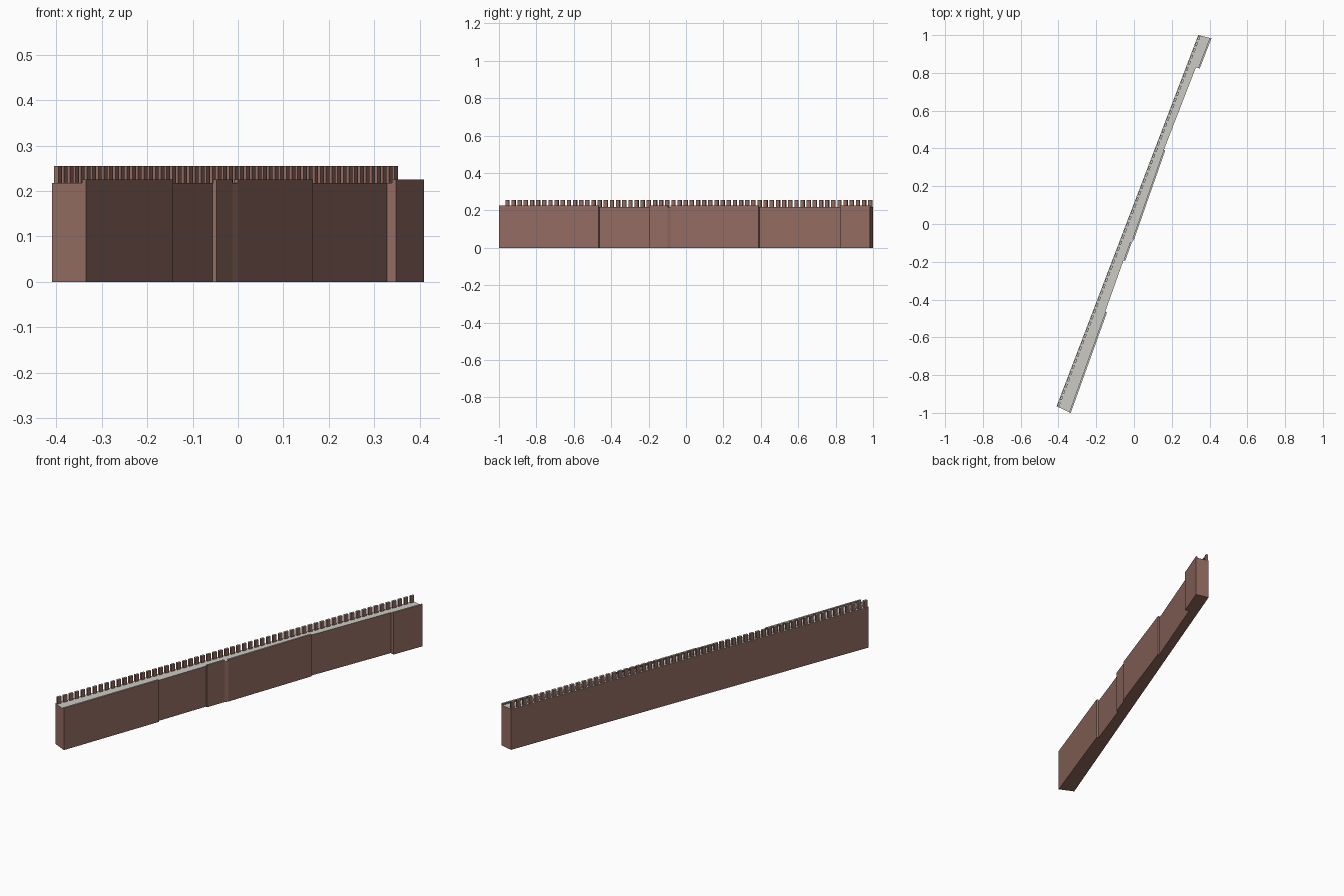
import bpy, bmesh
from mathutils import Vector

if "Cube" in bpy.data.objects:
    bpy.data.objects.remove(bpy.data.objects["Cube"])

def material(name, rgb):
    m = bpy.data.materials.new(name)
    m.diffuse_color = (*rgb, 1)
    m.use_nodes = True
    m.node_tree.nodes["Principled BSDF"].inputs["Base Color"].default_value = m.diffuse_color
    return m

BROWN = material("brown_brick", (0.29, 0.15, 0.12))
GREY = material("pale_grey_stone", (0.60, 0.59, 0.55))

def prism(bm, pts, z0, z1):
    """Extrude a counter-clockwise outline; upward faces get the grey stone."""
    f = bm.faces.new([bm.verts.new((x, y, z0)) for x, y in pts])
    r = bmesh.ops.extrude_face_region(bm, geom=[f], use_keep_orig=True)
    for v in r["geom"]:
        if isinstance(v, bmesh.types.BMVert):
            v.co.z = z1

def finish(name, bm):
    bmesh.ops.recalc_face_normals(bm, faces=bm.faces)
    me = bpy.data.meshes.new(name)
    me.materials.append(BROWN)
    me.materials.append(GREY)
    for f in bm.faces:
        f.normal_update()
        f.material_index = 1 if f.normal.z > 0.5 else 0
    bm.to_mesh(me)
    bm.free()
    bpy.context.collection.objects.link(bpy.data.objects.new(name, me))

WALK, KERB, TOP = 0.218, 0.226, 0.255
A, B = Vector((-0.41, -0.965)), Vector((0.34, 1.0))   # outer edge of the wall
along = (B - A).normalized()
inward = Vector((along.y, -along.x))

# inner edge of the wall, stretch by stretch; True where a kerb runs on top
stretches = [
    ((-0.335, -1.0), (-0.143, -0.468), True),
    ((-0.152, -0.463), (-0.056, -0.193), False),
    ((-0.047, -0.196), (-0.012, -0.098), True),
    ((0.0, -0.082), (0.165, 0.388), True),
    ((0.158, 0.392), (0.328, 0.83), False),
    ((0.348, 0.823), (0.41, 0.983), True),
]

# wall body with walkway
bm = bmesh.new()
outline = [tuple(A)]
for p, q, _ in stretches:
    outline += [p, q]
outline.append(tuple(B))
prism(bm, outline, 0, WALK)
finish("wall_body", bm)

# low kerb along the inner edge
bm = bmesh.new()
for p, q, kerb in stretches:
    if kerb:
        p, q = Vector(p), Vector(q)
        off = inward * 0.009
        prism(bm, [p, q, q - off, p - off], WALK, KERB)
finish("inner_kerb", bm)

# row of merlons along the outer edge
bm = bmesh.new()
N = 60
start, length = 0.004, (B - A).length - 0.006
pitch = length / (N - 0.4)
for i in range(N):
    p = A + along * (start + i * pitch) + inward * 0.003
    q = p + along * pitch * 0.6
    off = inward * 0.011
    prism(bm, [p, p + off, q + off, q], WALK, TOP)
finish("merlons", bm)
